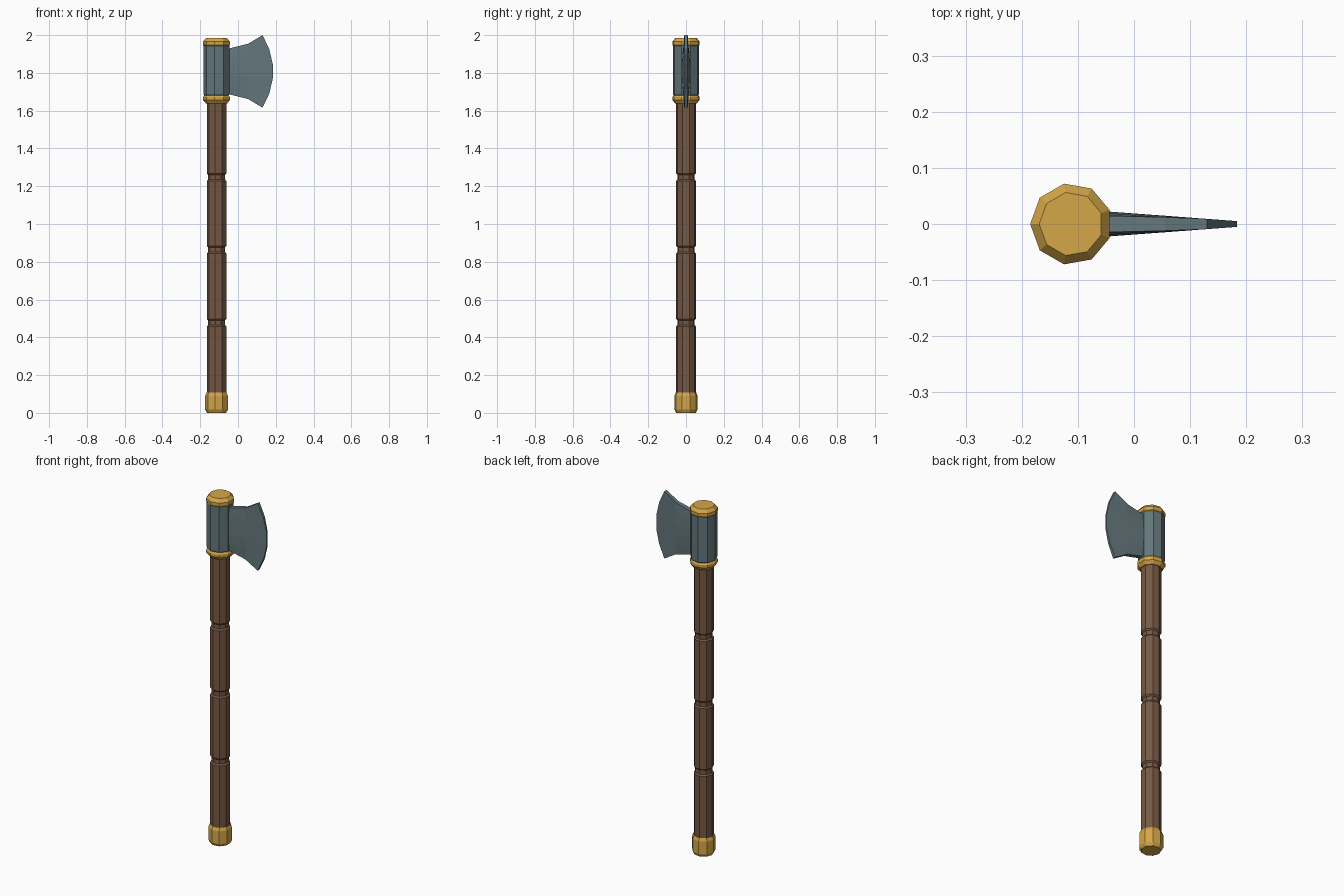
import bpy, bmesh, math

if "Cube" in bpy.data.objects:
    bpy.data.objects.remove(bpy.data.objects["Cube"])

CX, SIDES = -0.112, 9


def material(name, rgb):
    m = bpy.data.materials.new(name)
    lin = [((c / 255 + 0.055) / 1.055) ** 2.4 for c in rgb]
    m.diffuse_color = (*lin, 1)
    m.use_nodes = True
    m.node_tree.nodes["Principled BSDF"].inputs["Base Color"].default_value = m.diffuse_color
    return m


WOOD = material("brown wood", (118, 88, 68))
GOLD = material("gold trim", (213, 167, 72))
STEEL = material("blue grey steel", (100, 119, 124))


def finish(name, bm, mat):
    bmesh.ops.recalc_face_normals(bm, faces=bm.faces[:])
    mesh = bpy.data.meshes.new(name)
    bm.to_mesh(mesh)
    bm.free()
    mesh.materials.append(mat)
    obj = bpy.data.objects.new(name, mesh)
    bpy.context.collection.objects.link(obj)
    return obj


def lathe(name, profile, mat):
    """Nine-sided turned part from (radius, z) pairs, capped at both ends."""
    bm = bmesh.new()
    rings = []
    for r, z in profile:
        rings.append([bm.verts.new((CX + r * math.cos(math.pi + math.tau * i / SIDES),
                                    r * math.sin(math.pi + math.tau * i / SIDES), z))
                      for i in range(SIDES)])
    for a, b in zip(rings, rings[1:]):
        for i in range(SIDES):
            j = (i + 1) % SIDES
            bm.faces.new((a[i], a[j], b[j], b[i]))
    bm.faces.new(rings[0][::-1])
    bm.faces.new(rings[-1])
    return finish(name, bm, mat)


# Wooden handle with three carved grooves
shaft = [(0.053, 0.09)]
for z in (0.478, 0.864, 1.248):
    shaft += [(0.053, z - 0.02), (0.046, z - 0.012), (0.046, z + 0.012), (0.053, z + 0.02)]
shaft.append((0.053, 1.66))
lathe("handle", shaft, WOOD)

# Gold fittings
lathe("pommel", [(0.052, 0), (0.062, 0.017), (0.062, 0.09), (0.055, 0.107)], GOLD)
lathe("collar", [(0.058, 1.638), (0.073, 1.656), (0.073, 1.672), (0.062, 1.688)], GOLD)
lathe("top_cap", [(0.064, 1.935), (0.073, 1.947), (0.073, 1.966), (0.057, 1.985)], GOLD)

# Steel socket around the handle
lathe("socket", [(0.066, 1.68), (0.0705, 1.688), (0.0705, 1.942), (0.066, 1.95)], STEEL)

# Flared blade: rows run up the blade, columns from socket to cutting edge
ZC = 1.808
rows = [(-1, 0.13), (-0.62, 0.165), (-0.2, 0.184), (0.2, 0.184), (0.62, 0.165), (1, 0.13)]
columns = [(0.0, 0.117), (0.5, 0.147), (1.0, 0.192)]  # fraction along, half height
ROOT = -0.065

bm = bmesh.new()
sheets = []
for side in (-1, 1):
    grid = []
    for v, edge_x in rows:
        line = []
        for t, half in columns:
            x = ROOT + (edge_x - ROOT) * t
            if t == 0.5:
                x = 0.055 + 0.01 * (1 - abs(v))
            thick = 0.024 - 0.019 * (x - ROOT) / 0.25
            thick *= 1 - 0.38 * abs(v) ** 2 * (1 - t)
            line.append(bm.verts.new((x, side * thick, ZC + half * v)))
        grid.append(line)
    for a, b in zip(grid, grid[1:]):
        for i in range(len(columns) - 1):
            bm.faces.new((a[i], a[i + 1], b[i + 1], b[i]))
    sheets.append(grid)


# Close the rim between the two blade sheets
def rim(g):
    return g[0] + [r[-1] for r in g[1:]] + g[-1][-2::-1] + [r[0] for r in g[-2:0:-1]]


front, back = rim(sheets[0]), rim(sheets[1])
for i in range(len(front)):
    j = (i + 1) % len(front)
    bm.faces.new((front[i], front[j], back[j], back[i]))
finish("blade", bm, STEEL)
